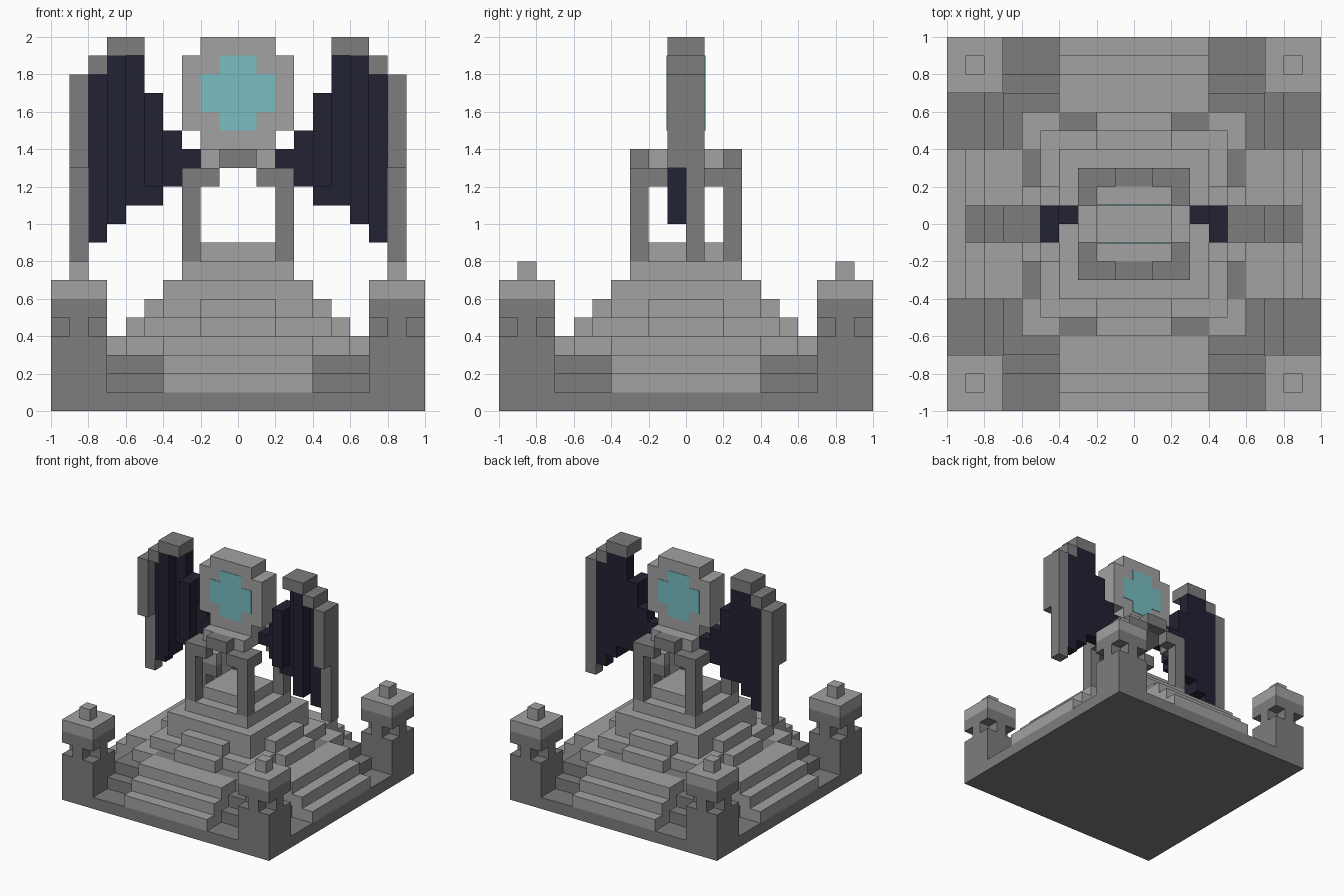
import bpy, bmesh

cube = bpy.data.objects.get("Cube")
if cube:
    bpy.data.objects.remove(cube, do_unlink=True)


def material(name, rgb):
    m = bpy.data.materials.new(name)
    m.use_nodes = True
    m.diffuse_color = (*rgb, 1)
    m.node_tree.nodes["Principled BSDF"].inputs["Base Color"].default_value = (*rgb, 1)
    return m


LIGHT = material("light_stone", (0.36, 0.36, 0.36))
DARK = material("dark_stone", (0.205, 0.205, 0.205))
NAVY = material("midnight_navy", (0.016, 0.016, 0.034))
CYAN = material("pale_cyan", (0.19, 0.51, 0.54))


def part(name, mat, boxes):
    """One object made of boxes (x0, x1, y0, y1, z0, z1)."""
    bm = bmesh.new()
    for x0, x1, y0, y1, z0, z1 in boxes:
        x0, x1 = sorted((x0, x1))
        y0, y1 = sorted((y0, y1))
        b = bmesh.ops.create_cube(bm, size=1)
        for v in b["verts"]:
            v.co = (x1 if v.co.x > 0 else x0,
                    y1 if v.co.y > 0 else y0,
                    z1 if v.co.z > 0 else z0)
    me = bpy.data.meshes.new(name)
    bm.to_mesh(me)
    bm.free()
    me.materials.append(mat)
    ob = bpy.data.objects.new(name, me)
    bpy.context.collection.objects.link(ob)
    return ob


def square(r, z0, z1):
    return (-r, r, -r, r, z0, z1)


def mirror(boxes, x=True, y=True):
    """Repeat boxes across the x and y planes."""
    return [(sx * a, sx * b, sy * c, sy * d, e, f)
            for a, b, c, d, e, f in boxes
            for sx in ((1, -1) if x else (1,))
            for sy in ((1, -1) if y else (1,))]


def four_sides(boxes):
    """Repeat boxes that face -y on all four sides."""
    out = mirror(boxes, x=False)
    return out + [(c, d, a, b, e, f) for a, b, c, d, e, f in out]


# Plinth and dark lower terraces
part("plinth", DARK, [square(1, 0, 0.1)])
part("lower_terraces", DARK, [
    square(0.8, 0.1, 0.2), square(0.7, 0.2, 0.3),
    (-0.4, 0.4, -0.6, 0.6, 0.3, 0.4),
    (-0.6, -0.4, -0.4, 0.4, 0.3, 0.4), (0.4, 0.6, -0.4, 0.4, 0.3, 0.4)])
part("terrace_corners", LIGHT, mirror([(0.4, 0.6, 0.4, 0.6, 0.3, 0.4)]))

# Stairs on the four sides
part("stairs", LIGHT, four_sides([
    (-0.4, 0.4, -1.0, -0.8, 0.1, 0.2),
    (-0.4, 0.4, -0.9, -0.7, 0.2, 0.3),
    (-0.4, 0.4, -0.8, -0.6, 0.3, 0.4)]))
part("upper_steps", LIGHT, four_sides([
    (-0.2, 0.2, -0.6, -0.5, 0.4, 0.5),
    (-0.2, 0.2, -0.5, -0.4, 0.5, 0.6)]))

# Light upper terraces
part("upper_terraces", LIGHT, [
    square(0.5, 0.4, 0.5), square(0.4, 0.5, 0.7),
    square(0.3, 0.7, 0.8), square(0.2, 0.8, 0.9)])

# Corner towers with a notched neck
part("corner_towers", DARK, mirror([
    (0.7, 1.0, 0.7, 1.0, 0.1, 0.4),
    (0.7, 1.0, 0.8, 0.9, 0.4, 0.5),
    (0.8, 0.9, 0.7, 0.8, 0.4, 0.5),
    (0.8, 0.9, 0.9, 1.0, 0.4, 0.5),
    (0.7, 1.0, 0.7, 1.0, 0.5, 0.6)]))
part("tower_caps", LIGHT, mirror([
    (0.7, 1.0, 0.7, 1.0, 0.6, 0.7),
    (0.8, 0.9, 0.8, 0.9, 0.7, 0.8)]))

# Shrine posts with bracket arms, and the bridges between them
part("shrine_posts", DARK, mirror([
    (0.2, 0.3, 0.2, 0.3, 0.8, 1.3),
    (0.1, 0.2, 0.2, 0.3, 1.2, 1.3),
    (0.2, 0.3, 0.1, 0.2, 1.2, 1.3)]))
part("shrine_bridges", DARK, mirror([(-0.1, 0.1, 0.2, 0.3, 1.3, 1.4)], x=False))
part("shrine_slab", LIGHT, [square(0.2, 1.3, 1.4)])

# Medallion with a gem on both faces
part("medallion", LIGHT, [
    (-0.2, 0.2, -0.1, 0.1, 1.4, 1.5),
    (-0.3, 0.3, -0.1, 0.1, 1.5, 1.9),
    (-0.2, 0.2, -0.1, 0.1, 1.9, 2.0)])
part("medallion_gem", CYAN, mirror([
    (-0.1, 0.1, 0.1, 0.104, 1.5, 1.6),
    (-0.2, 0.2, 0.1, 0.104, 1.6, 1.8),
    (-0.1, 0.1, 0.1, 0.104, 1.8, 1.9)], x=False))

# Wings: flat back, alternate feathers standing forward
feathers = [  # inner x, bottom, top, forward bottom (None if recessed)
    (0.2, 1.3, 1.4, None), (0.3, 1.2, 1.5, None), (0.4, 1.1, 1.7, 1.2),
    (0.5, 1.1, 1.9, None), (0.6, 1.0, 1.9, 1.0), (0.7, 0.9, 1.8, None)]
wing = []
for x, lo, hi, fwd in feathers:
    wing.append((x, x + 0.1, 0, 0.1, lo, hi))
    if fwd is not None:
        wing.append((x, x + 0.1, -0.1, 0, fwd, hi))
frame = [
    (0.5, 0.7, -0.1, 0.1, 1.9, 2.0),
    (0.7, 0.8, -0.1, 0.1, 1.8, 1.9),
    (0.8, 0.9, -0.1, 0.1, 1.3, 1.8),
    (0.8, 0.9, 0.0, 0.1, 0.8, 1.3)]
for side, s in (("left", 1), ("right", -1)):
    for name, mat, boxes in (("feathers", NAVY, wing), ("wing_frame", DARK, frame)):
        part(f"{side}_{name}", mat,
             [(s * a, s * b, c, d, e, f) for a, b, c, d, e, f in boxes])
